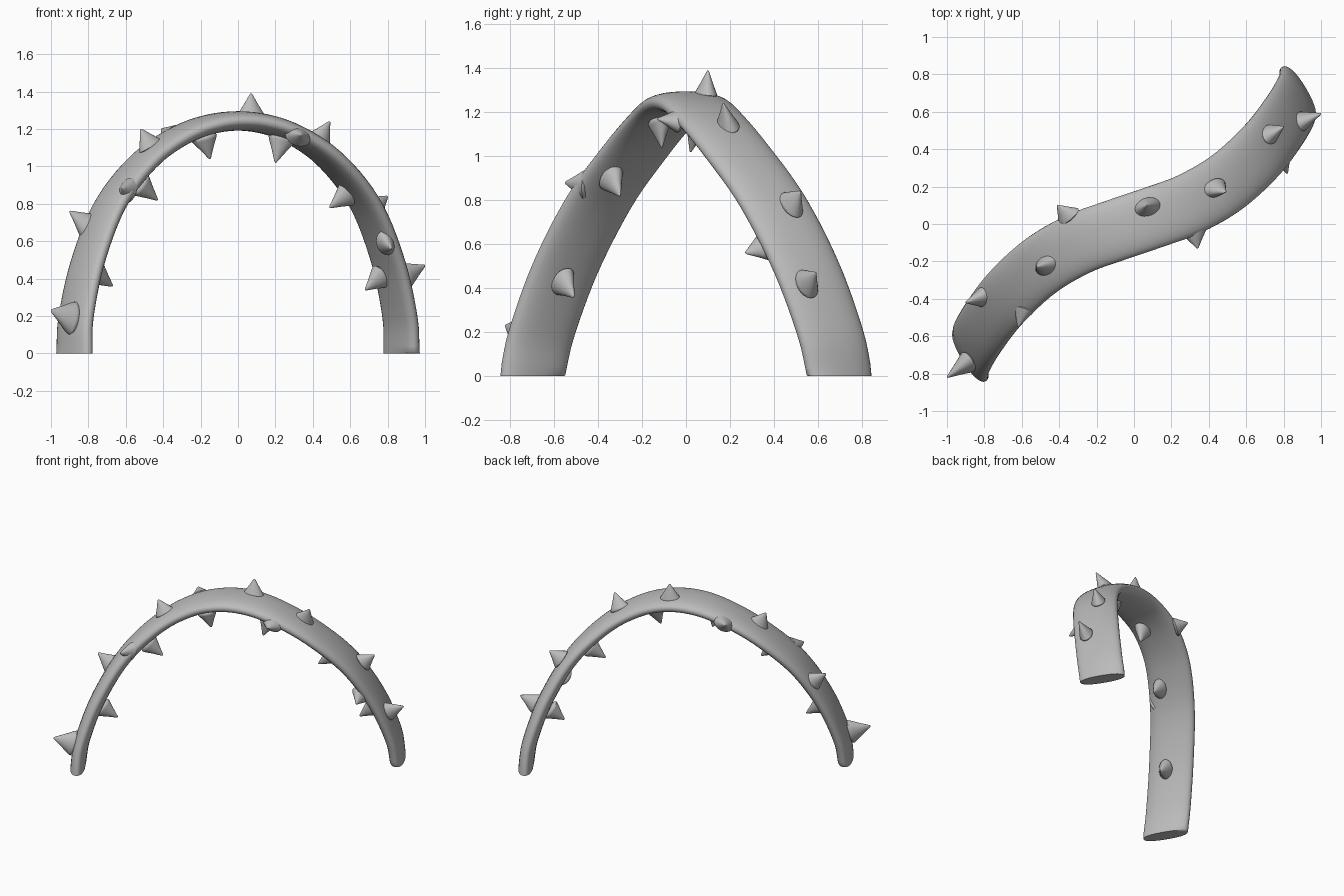
import bpy, bmesh, math
from mathutils import Vector, Matrix

if "Cube" in bpy.data.objects:
    bpy.data.objects.remove(bpy.data.objects["Cube"])

grey = bpy.data.materials.new("plain grey")
grey.use_nodes = True
grey.diffuse_color = (0.5, 0.5, 0.5, 1)
grey.node_tree.nodes["Principled BSDF"].inputs["Base Color"].default_value = (0.5, 0.5, 0.5, 1)


def finish(name, bm):
    bmesh.ops.recalc_face_normals(bm, faces=bm.faces)
    mesh = bpy.data.meshes.new(name)
    bm.to_mesh(mesh)
    bm.free()
    mesh.materials.append(grey)
    obj = bpy.data.objects.new(name, mesh)
    bpy.context.collection.objects.link(obj)
    bpy.ops.object.select_all(action="DESELECT")
    obj.select_set(True)
    bpy.context.view_layer.objects.active = obj
    bpy.ops.object.shade_smooth_by_angle(angle=math.radians(50))
    return obj


def skin(bm, rings):
    for a, b in zip(rings, rings[1:]):
        for i in range(len(a)):
            j = (i + 1) % len(a)
            bm.faces.new((a[i], a[j], b[j], b[i]))
    bm.faces.new(rings[0])
    bm.faces.new(rings[-1])


# Centre line: one half, then its half turn about the vertical axis
half = [Vector(p) for p in [(-.875, -.70, 0), (-.865, -.655, .2), (-.80, -.545, .5),
                            (-.68, -.39, .8), (-.5, -.225, 1.03), (-.3, -.108, 1.17), (-.1, -.034, 1.235)]]
points = half + [Vector((-p.x, -p.y, p.z)) for p in reversed(half)]
ends = [points[0] * 2 - points[1]] + points + [points[-1] * 2 - points[-2]]
path = []
STEPS = 6
for k in range(1, len(ends) - 2):
    a, b, c, d = ends[k - 1:k + 3]
    for s in range(STEPS):
        t = s / STEPS
        path.append(.5 * (2 * b + (c - a) * t + (2 * a - 5 * b + 4 * c - d) * t * t
                          + (3 * b - a - 3 * c + d) * t ** 3))
path.append(points[-1])
last = len(path) - 1
tangents = [(path[min(i + 1, last)] - path[max(i - 1, 0)]).normalized() for i in range(last + 1)]

# Arched stem with a flattened oval section
SIDES, WIDE, THIN, POWER = 32, .165, .052, 2 / 2.3
bm = bmesh.new()
rings = []
for i, (p, t) in enumerate(zip(path, tangents)):
    away = abs(2 * i / last - 1)
    wide = Vector((.31, -.95, 0)).lerp(Vector((.49, -.87, 0)), away)
    wide = (wide - t * wide.dot(t)).normalized()
    thin = t.cross(wide)
    ring = []
    for k in range(SIDES):
        ang = math.tau * k / SIDES
        c, s = math.cos(ang), math.sin(ang)
        v = (p + wide * math.copysign(abs(c) ** POWER, c) * WIDE
             + thin * math.copysign(abs(s) ** POWER, s) * THIN)
        if i in (0, last):
            v.z = 0
        ring.append(bm.verts.new(v))
    rings.append(ring)
skin(bm, rings)
finish("arched_stem", bm)


# Thorns: blunt cones, oval along the stem
PROFILE = [(.6, -.16), (.88, -.12), (1, -.02), (.93, .08), (.5, .52), (.14, .92), (.08, .98), (.03, 1)]


def thorn(number, base, tip, length=.072, width=.05):
    base, tip = Vector(base), Vector(tip)
    up = tip - base
    near = min(range(last + 1), key=lambda i: (path[i] - base).length)
    n = up.normalized()
    along = tangents[near] - n * tangents[near].dot(n)
    along.normalize()
    side = n.cross(along)
    bm = bmesh.new()
    rings = []
    for r, h in PROFILE:
        rings.append([bm.verts.new(base + up * h + along * (r * length * math.cos(a))
                                   + side * (r * width * math.sin(a)))
                      for a in (math.tau * k / 24 for k in range(24))])
    skin(bm, rings)
    finish(f"thorn_{number}", bm)


thorns = [
    # top and outer side
    ((.07, .09, 1.28), (.07, .10, 1.39)), ((.43, .19, 1.14), (.49, .17, 1.24)),
    ((.73, .48, .78), (.80, .52, .84)), ((.90, .55, .42), (1, .59, .47)),
    ((-.47, -.22, 1.11), (-.52, -.23, 1.2)), ((-.81, -.39, .69), (-.9, -.42, .76)),
    # underside
    ((-.18, -.12, 1.15), (-.15, -.11, 1.04)), ((.23, .05, 1.14), (.2, .02, 1.02)),
    ((.58, .33, .85), (.49, .28, .78)), ((.76, .56, .41), (.68, .51, .34)),
    ((-.52, -.34, .9), (-.43, -.30, .82)), ((-.76, -.56, .43), (-.67, -.51, .36)),
    # edges
    ((.32, -.04, 1.16), (.34, -.13, 1.17)), ((.79, .36, .59), (.82, .27, .56)),
    ((-.35, .04, 1.17), (-.41, .10, 1.2)), ((-.59, -.46, .87), (-.62, -.55, .88)),
]
for number, (base, tip) in enumerate(thorns, 1):
    thorn(number, base, tip)
thorn(len(thorns) + 1, (-.89, -.74, .19), (-1, -.82, .23), .092, .058)
